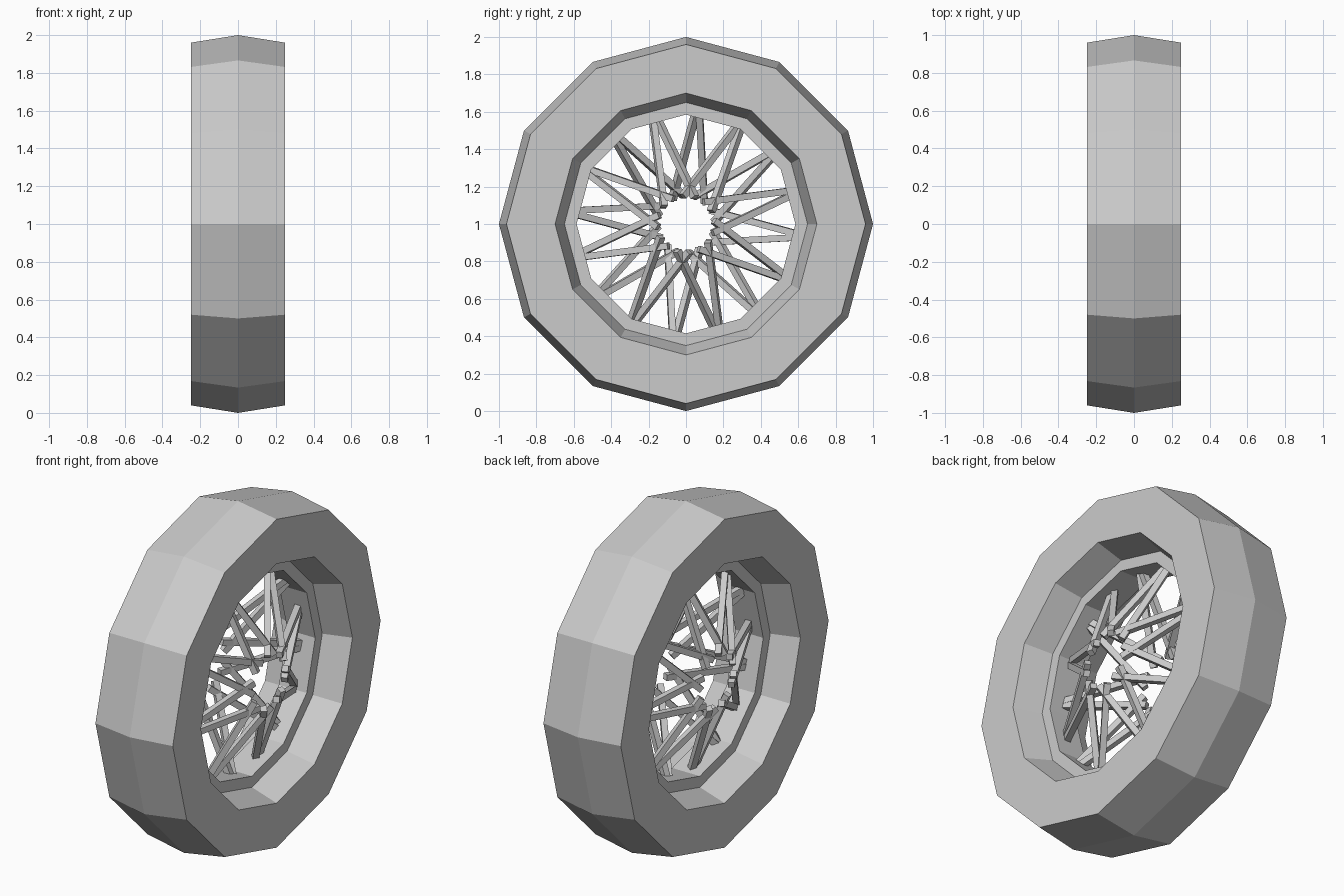
import bpy, bmesh, math
from mathutils import Vector, Matrix

cube = bpy.data.objects.get("Cube")
if cube:
    bpy.data.objects.remove(cube, do_unlink=True)

grey = bpy.data.materials.new("plain grey")
grey.use_nodes = True
COLOR = (0.6, 0.6, 0.6, 1)
grey.diffuse_color = COLOR
grey.node_tree.nodes["Principled BSDF"].inputs["Base Color"].default_value = COLOR

CENTRE = Vector((0, 0, 1))


def finish(bm, name):
    bmesh.ops.recalc_face_normals(bm, faces=bm.faces)
    mesh = bpy.data.meshes.new(name)
    bm.to_mesh(mesh)
    bm.free()
    mesh.materials.append(grey)
    obj = bpy.data.objects.new(name, mesh)
    obj.location = CENTRE
    bpy.context.collection.objects.link(obj)
    return obj


def polar(x, radius, degrees):
    a = math.radians(degrees)
    return Vector((x, radius * math.cos(a), radius * math.sin(a)))


# Tyre and rim: closed (x, radius) profile turned around the axle
half = [(0.25, 0.96), (0.25, 0.70), (0.09, 0.65), (0.09, 0.585)]
profile = [(0, 1.0)] + half + [(-x, r) for x, r in reversed(half)]
SIDES = 12
bm = bmesh.new()
rings = [[bm.verts.new(polar(x, r, 360 * i / SIDES)) for x, r in profile]
         for i in range(SIDES)]
for i in range(SIDES):
    a, b = rings[i], rings[(i + 1) % SIDES]
    for j in range(len(profile)):
        k = (j + 1) % len(profile)
        bm.faces.new((a[j], a[k], b[k], b[j]))
finish(bm, "tyre_and_rim")

# Spokes: crossed pairs meeting at the rim, alternating between hub sides
THICK = 0.035
for side, name in ((1, "left_spokes"), (-1, "right_spokes")):
    bm = bmesh.new()
    for n in range(8):
        angle = 45 * n + (16.5 if side > 0 else 39)
        for lean in (-35, 35):
            outer = polar(0, 0.59, angle + lean * 0.03)
            inner = polar(side * 0.2, 0.15, angle + lean)
            d = outer - inner
            turn = d.to_track_quat('Z', 'Y').to_matrix().to_4x4()
            size = Matrix.Diagonal((THICK, THICK, d.length, 1))
            bmesh.ops.create_cube(
                bm, size=1,
                matrix=Matrix.Translation((outer + inner) / 2) @ turn @ size)
    finish(bm, name)
